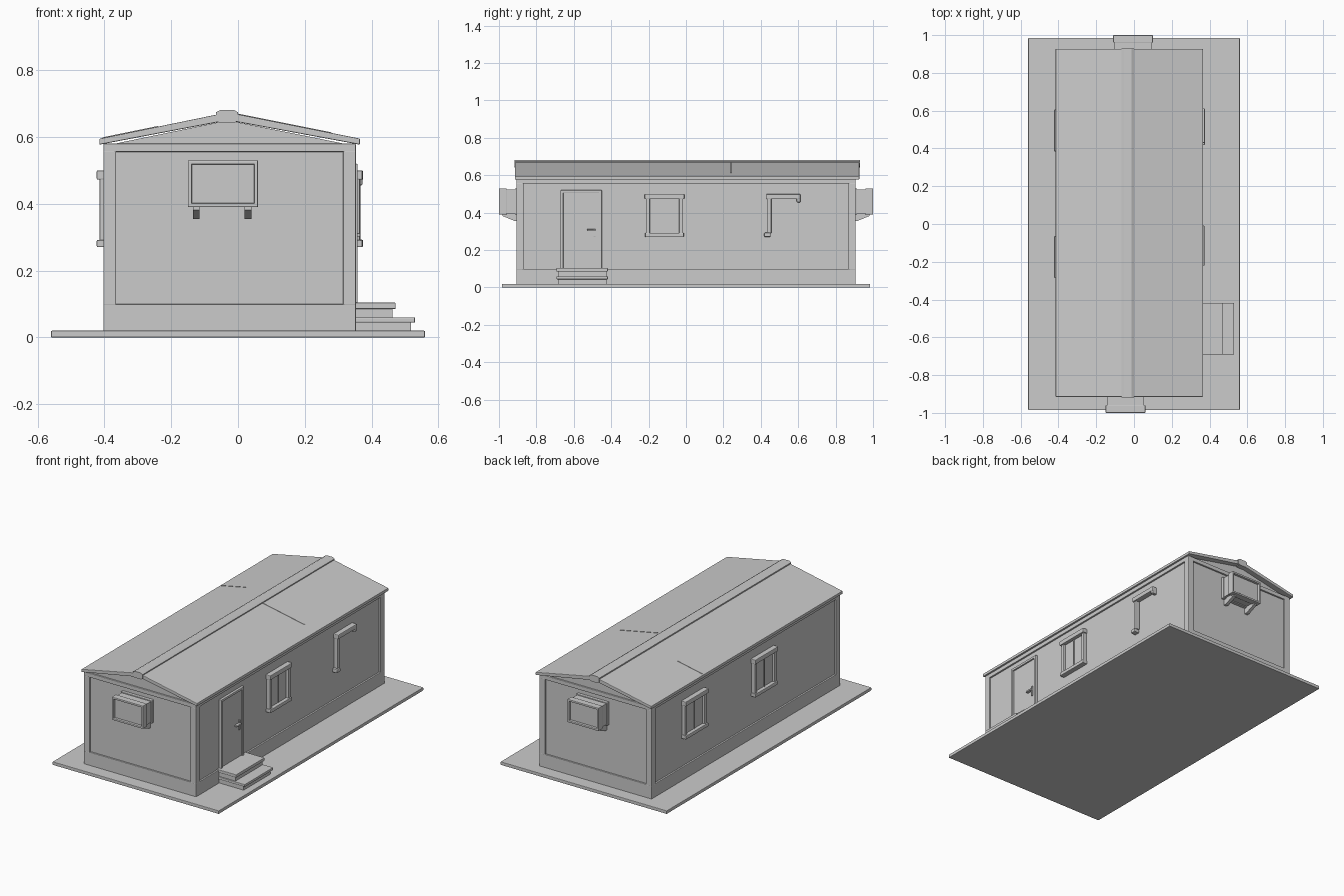
import bpy, bmesh, math
from mathutils import Vector

if "Cube" in bpy.data.objects:
    bpy.data.objects.remove(bpy.data.objects["Cube"])

grey = bpy.data.materials.new("plain_grey")
grey.diffuse_color = (0.6, 0.6, 0.6, 1)
grey.use_nodes = True
grey.node_tree.nodes["Principled BSDF"].inputs["Base Color"].default_value = grey.diffuse_color


def finish(name, bm, bevel=0.0):
    bmesh.ops.recalc_face_normals(bm, faces=bm.faces)
    me = bpy.data.meshes.new(name)
    bm.to_mesh(me)
    bm.free()
    me.materials.append(grey)
    ob = bpy.data.objects.new(name, me)
    bpy.context.collection.objects.link(ob)
    if bevel:
        m = ob.modifiers.new("soft_edge", 'BEVEL')
        m.width, m.segments = bevel, 2
    return ob


def add_box(bm, x, y, z):
    c = [(a + b) / 2 for a, b in (x, y, z)]
    vs = bmesh.ops.create_cube(bm, size=1)["verts"]
    for v in vs:
        v.co = Vector([c[i] + v.co[i] * ((x, y, z)[i][1] - (x, y, z)[i][0]) for i in range(3)])


def boxes(name, items, bevel=0.0):
    bm = bmesh.new()
    for it in items:
        add_box(bm, *it)
    return finish(name, bm, bevel)


def prism(name, pts, axis, lo, hi, bevel=0.0):
    """Extrude a profile along x (profile in y,z) or y (profile in x,z)."""
    bm = bmesh.new()
    put = (lambda p, t: (t, p[0], p[1])) if axis == 'x' else (lambda p, t: (p[0], t, p[1]))
    a = [bm.verts.new(put(p, lo)) for p in pts]
    b = [bm.verts.new(put(p, hi)) for p in pts]
    bm.faces.new(a)
    bm.faces.new(b)
    n = len(pts)
    for i in range(n):
        bm.faces.new((a[i], a[(i + 1) % n], b[(i + 1) % n], b[i]))
    return finish(name, bm, bevel)


X0, X1, Y, RX = -0.403, 0.353, 0.907, -0.03
D = 0.010  # wall panel recess

# Ground slab
boxes("ground_slab", [((-0.56, 0.56), (-0.985, 0.985), (0, 0.02))], 0.003)

# Wall panels with gables
prism("wall_panels", [(X0 + D, 0.02), (X1 - D, 0.02), (X1 - D, 0.575),
                      (RX, 0.65), (X0 + D, 0.575)], 'y', -Y + D, Y - D)

# Skirt, corner posts and top beam around the walls
boxes("wall_skirt", [((X0, X1), (-Y, Y), (0.015, 0.10))], 0.003)
boxes("wall_top_beam", [((X0, X1), (-Y, Y), (0.555, 0.58))], 0.003)
T = 0.038
boxes("corner_posts", [(x, y, (0.095, 0.56))
                       for x in ((X0, X0 + T), (X1 - T, X1))
                       for y in ((-Y, -Y + T), (Y - T, Y))], 0.003)

# Roof with gable edge boards and ridge cap
L, R = -0.415, 0.365
prism("roof", [(L, 0.577), (L, 0.595), (RX, 0.674), (R, 0.595), (R, 0.577), (RX, 0.650)],
      'y', -0.915, 0.927, 0.003)
prism("ridge_cap", [(-0.066, 0.650), (-0.056, 0.642), (-0.010, 0.642), (0.0, 0.650),
                    (0.0, 0.674), (-0.012, 0.681), (-0.052, 0.681), (-0.066, 0.674)],
      'y', -0.918, 0.930)


def roof_seam(name, xa, xb, y):
    side = L if xa < RX else R
    z = lambda x: 0.595 + 0.079 * (x - side) / (RX - side)
    prism(name, [(xa, z(xa) - 0.004), (xb, z(xb) - 0.004), (xb, z(xb) + 0.002), (xa, z(xa) + 0.002)],
          'y', y - 0.003, y + 0.003)


roof_seam("roof_seam_left", -0.405, -0.24, 0.42)
roof_seam("roof_seam_right", 0.0, 0.28, 0.24)


# Framed windows on the long walls
def window(name, side, ya, yb, za=0.27, zb=0.50):
    w = X1 - D if side > 0 else X0 + D
    out = lambda d: tuple(sorted((w - side * 0.01, w + side * d)))
    f = 0.022
    boxes(name + "_frame", [(out(0.030), (ya - 0.006, yb + 0.006), (zb - 0.028, zb)),
                            (out(0.030), (ya - 0.004, yb + 0.004), (za, za + f)),
                            (out(0.022), (ya, ya + f), (za, zb - 0.01)),
                            (out(0.022), (yb - f, yb), (za, zb - 0.01))], 0.004)
    m = (ya + yb) / 2
    boxes(name + "_pane", [(out(0.008), (ya + 0.01, yb - 0.01), (za + 0.01, zb - 0.01)),
                           (out(0.013), (m - 0.003, m + 0.003), (za + 0.01, zb - 0.01))])


window("right_window", 1, -0.215, -0.015)
window("left_window_back", -1, 0.39, 0.60)
window("left_window_front", -1, -0.28, -0.07)

# Bent pipe on the right wall
boxes("wall_pipe", [((0.34, 0.375), (0.43, 0.612), (0.472, 0.50)),
                    ((0.34, 0.367), (0.432, 0.457), (0.29, 0.49)),
                    ((0.34, 0.375), (0.418, 0.452), (0.27, 0.293)),
                    ((0.34, 0.373), (0.592, 0.612), (0.455, 0.49))], 0.005)

# Door, its frame and handle
boxes("door_leaf", [((0.33, 0.349), (-0.66, -0.46), (0.10, 0.51))])
boxes("door_frame", [((0.33, 0.358), (-0.672, -0.656), (0.09, 0.52)),
                     ((0.33, 0.358), (-0.466, -0.450), (0.09, 0.52)),
                     ((0.33, 0.358), (-0.672, -0.450), (0.505, 0.52))], 0.003)
boxes("door_handle", [((0.345, 0.356), (-0.495, -0.483), (0.27, 0.33)),
                      ((0.345, 0.366), (-0.53, -0.483), (0.302, 0.312))], 0.002)

# Entry steps with overhanging treads
sy = (-0.685, -0.425)
boxes("step_risers", [((0.34, 0.462), sy, (0.015, 0.09)),
                      ((0.34, 0.518), sy, (0.015, 0.05))])
boxes("step_treads", [((0.34, 0.472), (-0.692, -0.418), (0.085, 0.104)),
                      ((0.34, 0.53), (-0.692, -0.418), (0.044, 0.060))], 0.003)


# Air conditioners on brackets at both ends
def cooler(name, s, cx):
    w = s * (Y - D)
    yr = lambda a, b: tuple(sorted((s * a, s * b)))
    h = 0.105
    xs, zs = (cx - h, cx + h), (0.39, 0.53)
    boxes(name + "_body", [((xs[0] + 0.006, xs[1] - 0.006), yr(0.88, 0.985), (0.396, 0.524))])
    b = 0.012
    boxes(name + "_bezel", [(xs, yr(0.96, 1.0), (zs[1] - b, zs[1])),
                            (xs, yr(0.96, 1.0), (zs[0], zs[0] + b)),
                            ((xs[0], xs[0] + b), yr(0.96, 1.0), zs),
                            ((xs[1] - b, xs[1]), yr(0.96, 1.0), zs)], 0.003)
    boxes(name + "_wall_collar", [(xs, yr(0.88, 0.915), zs)], 0.003)
    for i, bx in enumerate((cx - 0.09, cx + 0.065)):
        prism(f"{name}_bracket_{i + 1}", [(w, 0.355), (s * 0.915, 0.355), (s * 0.98, 0.382),
                                          (s * 0.98, 0.398), (w, 0.398)], 'x', bx, bx + 0.02)


cooler("front_cooler", -1, -0.045)
cooler("back_cooler", 1, -0.005)
